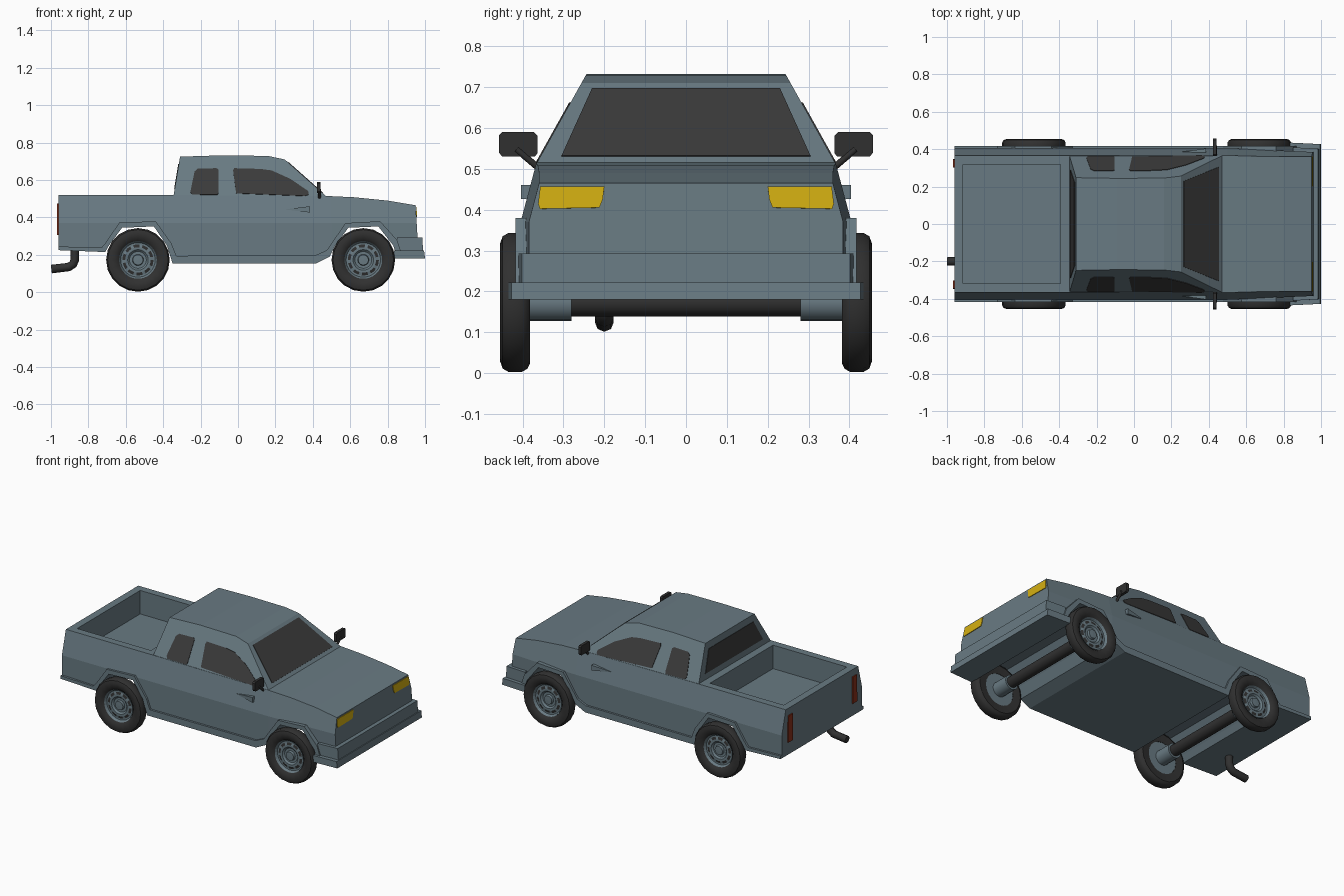
import bpy, bmesh, math
from mathutils import Vector

if "Cube" in bpy.data.objects:
    bpy.data.objects.remove(bpy.data.objects["Cube"])


def material(name, rgb):
    m = bpy.data.materials.new(name)
    m.diffuse_color = (*rgb, 1)
    m.use_nodes = True
    m.node_tree.nodes["Principled BSDF"].inputs["Base Color"].default_value = m.diffuse_color
    return m


PAINT = material("slate paint", (0.14, 0.195, 0.225))
GLASS = material("dark glass", (0.043, 0.043, 0.043))
RUBBER = material("black rubber", (0.03, 0.03, 0.03))
YELLOW = material("headlight yellow", (0.66, 0.43, 0.006))
RED = material("tail light red", (0.25, 0.03, 0.01))


def finish(name, bm, *mats, smooth=None):
    bmesh.ops.recalc_face_normals(bm, faces=bm.faces)
    me = bpy.data.meshes.new(name)
    bm.to_mesh(me)
    bm.free()
    for m in mats:
        me.materials.append(m)
    ob = bpy.data.objects.new(name, me)
    bpy.context.collection.objects.link(ob)
    if smooth:
        bpy.ops.object.select_all(action='DESELECT')
        ob.select_set(True)
        bpy.context.view_layer.objects.active = ob
        bpy.ops.object.shade_smooth_by_angle(angle=math.radians(smooth))
    return ob


def prism_bm(a, b):
    """Solid between two matching loops of points."""
    bm = bmesh.new()
    va, vb = [bm.verts.new(p) for p in a], [bm.verts.new(p) for p in b]
    bm.faces.new(va)
    bm.faces.new(vb[::-1])
    for i in range(len(va)):
        j = (i + 1) % len(va)
        bm.faces.new((va[i], vb[i], vb[j], va[j]))
    bmesh.ops.recalc_face_normals(bm, faces=bm.faces)
    return bm


def prism(name, a, b, mat):
    return finish(name, prism_bm(a, b), mat)


def plate(name, pts, normal, mat, t=0.003):
    n = Vector(normal).normalized() * t
    return prism(name, [Vector(p) + n for p in pts], [Vector(p) - n for p in pts], mat)


def revolve(bm, profile, cx, cz, side, n):
    """Spin (radius, y) rings about a crosswise axis; returns rows of faces."""
    rings = [[bm.verts.new((cx + r * math.cos(2 * math.pi * k / n), side * y,
                            cz + r * math.sin(2 * math.pi * k / n))) for k in range(n)]
             for r, y in profile]
    return [[bm.faces.new((p[k], p[(k + 1) % n], q[(k + 1) % n], q[k])) for k in range(n)]
            for p, q in zip(rings, rings[1:])]


def tube(name, pts, r, mat):
    cu = bpy.data.curves.new(name, 'CURVE')
    cu.dimensions = '3D'
    cu.bevel_depth, cu.bevel_resolution, cu.use_fill_caps = r, 2, True
    sp = cu.splines.new('POLY')
    sp.points.add(len(pts) - 1)
    for p, c in zip(sp.points, pts):
        p.co = (*c, 1)
    cu.materials.append(mat)
    ob = bpy.data.objects.new(name, cu)
    bpy.context.collection.objects.link(ob)


# Lower body: side profile with wheel arches, tapered by height, bed sunk into the top
lower_edge = [(-0.96, 0.225), (-0.71, 0.215), (-0.69, 0.25), (-0.62, 0.345), (-0.45, 0.352),
              (-0.38, 0.25), (-0.35, 0.155), (0.42, 0.155), (0.49, 0.19), (0.52, 0.25),
              (0.59, 0.345), (0.75, 0.352), (0.83, 0.25), (0.85, 0.19)]
outline = lower_edge + [(0.96, 0.19), (0.96, 0.29), (0.95, 0.465), (0.80, 0.49), (0.62, 0.508),
                        (0.47, 0.515), (-0.345, 0.52), (-0.96, 0.52)]


def body_w(x, z):
    w = 0.405 if z <= 0.37 else 0.365 + 0.04 * (0.52 - z) / 0.15
    return w - 0.02 * max(0, x - 0.5) / 0.45


bm = prism_bm([(x, 0.4, z) for x, z in outline], [(x, -0.4, z) for x, z in outline])
for co, no in (((0, 0, 0.37), (0, 0, 1)), ((0.5, 0, 0), (1, 0, 0))):
    bmesh.ops.bisect_plane(bm, geom=bm.verts[:] + bm.edges[:] + bm.faces[:], plane_co=co, plane_no=no)
for v in bm.verts:
    v.co.y = math.copysign(body_w(v.co.x, v.co.z), v.co.y)
bm.normal_update()
bed = [f for f in bm.faces if f.normal.z > 0.9 and f.calc_center_median().x < -0.5
       and f.calc_center_median().z > 0.5]
bmesh.ops.inset_individual(bm, faces=bed, thickness=0.047, use_even_offset=True)
floor = bmesh.ops.extrude_discrete_faces(bm, faces=bed)['faces']
bmesh.ops.translate(bm, verts=floor[0].verts[:], vec=(0, 0, -0.15))
finish("truck_body", bm, PAINT)


# Cab
def cab_w(z):
    return 0.365 - 0.12 * (z - 0.515) / 0.215


cab = [(-0.345, 0.515), (-0.31, 0.725), (-0.09, 0.732), (0.16, 0.729), (0.25, 0.71), (0.472, 0.513)]
prism("cab", [(x, cab_w(z), z) for x, z in cab], [(x, -cab_w(z), z) for x, z in cab], PAINT)

# Windscreen and rear window
plate("windscreen", [(0.25 + (0.71 - z) * 1.128, y, z) for y, z in
                     ((-0.305, 0.53), (0.305, 0.53), (0.23, 0.696), (-0.23, 0.696))],
      (0.66, 0, 0.75), GLASS)
plate("rear_window", [(-0.345 + (z - 0.515) / 6, y, z) for y, z in
                      ((-0.29, 0.555), (0.29, 0.555), (0.225, 0.685), (-0.225, 0.685))],
      (-1, 0, 0.167), GLASS)

# Bumper in two steps
for name, x0, x1, w, z0, z1 in (("bumper_lower", 0.835, 1.0, 0.435, 0.18, 0.222),
                                ("bumper_upper", 0.85, 0.99, 0.41, 0.222, 0.293)):
    prism(name, [(x0, -w, z0), (x1, -w + 0.008, z0), (x1, w - 0.008, z0), (x0, w, z0)],
          [(x0, -w, z1), (x1 - 0.005, -w + 0.008, z1), (x1 - 0.005, w - 0.008, z1), (x0, w, z1)], PAINT)

trim_top = [(-0.96, 0.245), (-0.73, 0.238), (-0.71, 0.262), (-0.635, 0.372), (-0.44, 0.38),
            (-0.355, 0.26), (-0.33, 0.195), (0.415, 0.198), (0.475, 0.225), (0.50, 0.262),
            (0.575, 0.37), (0.76, 0.38), (0.85, 0.28), (0.87, 0.22)]
rear_glass = [(-0.255, 0.535), (-0.245, 0.522), (-0.11, 0.52), (-0.105, 0.53), (-0.105, 0.655),
              (-0.115, 0.662), (-0.215, 0.66), (-0.232, 0.645)]
door_glass = [(-0.01, 0.528), (0.36, 0.514), (0.378, 0.522), (0.375, 0.54), (0.28, 0.605),
              (0.18, 0.65), (0.12, 0.658), (-0.02, 0.662), (-0.026, 0.65)]

for s, side in ((1, "left"), (-1, "right")):
    # Raised trim along the lower edge and over the arches
    bm = bmesh.new()
    rows = [[bm.verts.new((x, s * y, z)) for x, z in pts] for pts, y in
            ((lower_edge, 0.38), (lower_edge, 0.418), (trim_top, 0.418), (trim_top, 0.38))]
    for i in range(len(trim_top) - 1):
        for r in range(4):
            a, b = rows[r], rows[(r + 1) % 4]
            bm.faces.new((a[i], a[i + 1], b[i + 1], b[i]))
    for i in (0, -1):
        bm.faces.new([r[i] for r in rows])
    finish("lower_trim_" + side, bm, PAINT)

    # Side windows
    for name, pts in (("rear_side_window_", rear_glass), ("door_window_", door_glass)):
        plate(name + side, [(x, s * cab_w(z), z) for x, z in pts], (0, s, 0.558), GLASS)

    # Wedge-shaped door handle
    handle = [(0.25, 0.443), (0.385, 0.46), (0.385, 0.426)]
    prism("door_handle_" + side, [(x, s * 0.37, z) for x, z in handle],
          [(x, s * (0.385 + (x - 0.25) * 0.14), z) for x, z in handle], PAINT)

    # Headlight and tail light
    plate("headlight_" + side, [(0.95 + (0.465 - z) * 0.057, s * y, z) for y, z in
                                ((0.20, 0.456), (0.204, 0.425), (0.212, 0.405), (0.358, 0.402),
                                 (0.362, 0.415), (0.357, 0.456))], (1, 0, 0.057), YELLOW, 0.004)
    plate("tail_light_" + side, [(-0.962, s * y, z) for y, z in
                                 ((0.302, 0.305), (0.348, 0.305), (0.344, 0.475), (0.302, 0.475))],
          (-1, 0, 0), RED, 0.0045)

    # Wing mirror and its arm
    mirror = [(0.37, 0.53), (0.45, 0.53), (0.458, 0.54), (0.458, 0.582), (0.45, 0.59),
              (0.372, 0.59), (0.364, 0.582), (0.364, 0.538)]
    prism("mirror_" + side, [(0.422, s * y, z) for y, z in mirror],
          [(0.44, s * y, z) for y, z in mirror], RUBBER)
    tube("mirror_arm_" + side, [(0.435, s * 0.355, 0.497), (0.437, s * 0.415, 0.548)], 0.008, RUBBER)

    # Wheels: tyre, slotted rim, hub sleeve
    for x, end in ((-0.535, "rear_"), (0.67, "front_")):
        bm = bmesh.new()
        revolve(bm, [(0.1, 0.388), (0.15, 0.382), (0.163, 0.389), (0.17, 0.402), (0.17, 0.435),
                     (0.162, 0.449), (0.145, 0.455), (0.115, 0.45), (0.1, 0.436), (0.1, 0.388)],
                x, 0.173, s, 20)
        finish(end + "tyre_" + side, bm, RUBBER, smooth=35)
        bm = bmesh.new()
        rows = revolve(bm, [(0.0001, 0.39), (0.101, 0.39), (0.101, 0.442), (0.092, 0.428),
                            (0.083, 0.428), (0.068, 0.432), (0.055, 0.432), (0.045, 0.422),
                            (0.03, 0.422), (0.027, 0.436), (0.0001, 0.437)], x, 0.173, s, 30)
        for k, f in enumerate(rows[4]):
            f.material_index = int(k % 3 != 0)
        finish(end + "rim_" + side, bm, PAINT, RUBBER)
        bm = bmesh.new()
        revolve(bm, [(0.0001, 0.28), (0.046, 0.28), (0.046, 0.395), (0.0001, 0.395)], x, 0.173, s, 16)
        finish(end + "hub_" + side, bm, PAINT, smooth=35)

# Axles
for x, end in ((-0.535, "rear"), (0.67, "front")):
    bm = bmesh.new()
    revolve(bm, [(0.0001, -0.3), (0.034, -0.3), (0.034, 0.3), (0.0001, 0.3)], x, 0.173, 1, 16)
    finish(end + "_axle", bm, RUBBER, smooth=35)

# Exhaust pipe
tube("exhaust", [(-0.872, -0.2, 0.25), (-0.872, -0.2, 0.175), (-0.882, -0.2, 0.15),
                 (-0.905, -0.2, 0.135), (-0.998, -0.2, 0.124)], 0.023, RUBBER)
